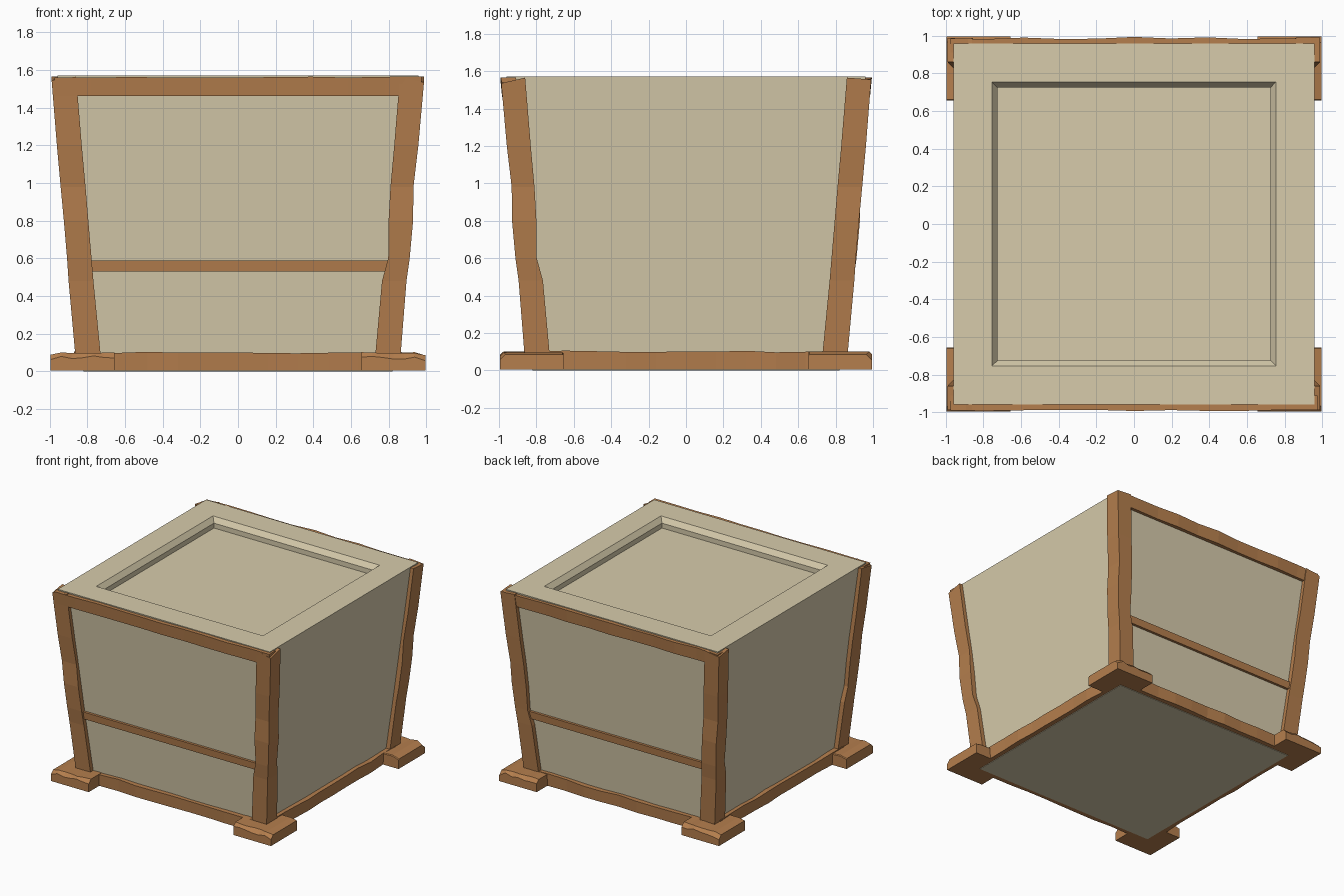
import bpy, bmesh, random
from math import pi
from mathutils import Matrix

if "Cube" in bpy.data.objects:
    bpy.data.objects.remove(bpy.data.objects["Cube"])

random.seed(4)


def material(name, rgb):
    m = bpy.data.materials.new(name)
    m.diffuse_color = (*rgb, 1)
    m.use_nodes = True
    m.node_tree.nodes["Principled BSDF"].inputs["Base Color"].default_value = m.diffuse_color
    return m


WOOD = material("wood", (0.46, 0.21, 0.075))
PLASTER = material("plaster", (0.68, 0.60, 0.41))


def loft(name, rings, mat, turn=0.0):
    """Closed solid through a list of rings with equal point counts."""
    bm = bmesh.new()
    loops = [[bm.verts.new(p) for p in r] for r in rings]
    n = len(loops[0])
    for a, b in zip(loops, loops[1:]):
        for i in range(n):
            j = (i + 1) % n
            bm.faces.new((a[i], a[j], b[j], b[i]))
    bm.faces.new(loops[0])
    bm.faces.new(loops[-1])
    bm.transform(Matrix.Rotation(turn, 4, 'Z'))
    bmesh.ops.recalc_face_normals(bm, faces=bm.faces)
    me = bpy.data.meshes.new(name)
    bm.to_mesh(me)
    bm.free()
    me.materials.append(mat)
    ob = bpy.data.objects.new(name, me)
    bpy.context.collection.objects.link(ob)
    return ob


def square(h, z):
    return [(-h, -h, z), (h, -h, z), (h, h, z), (-h, h, z)]


def wob(a):
    return random.uniform(-a, a)


# tapered plaster body with a recessed, bevelled top
loft("plaster_body",
     [square(*p) for p in ((0.82, 0), (0.96, 1.57), (0.755, 1.57),
                           (0.725, 1.53), (0.725, 1.49))], PLASTER)

# leaning corner posts: (z, outer, inner), straight or kinked per axis
KINKED = [(0.04, 0.86, 0.725), (0.48, 0.895, 0.765), (0.60, 0.912, 0.798),
          (0.80, 0.93, 0.80), (0.98, 0.932, 0.81), (1.20, 0.958, 0.83), (1.565, 0.988, 0.86)]
PLAIN = [(0.04, 0.86, 0.725), (0.48, 0.90, 0.768), (0.60, 0.908, 0.778),
         (0.80, 0.925, 0.795), (0.98, 0.942, 0.81), (1.20, 0.962, 0.83), (1.565, 0.99, 0.86)]
for name, sx, sy, px, py, drop in (
        ("front_left_post", -1, -1, PLAIN, KINKED, 0.02),
        ("front_right_post", 1, -1, KINKED, KINKED, 0.03),
        ("back_right_post", 1, 1, KINKED, PLAIN, 0.01),
        ("back_left_post", -1, 1, PLAIN, KINKED, 0.02)):
    rings = []
    for (z, xo, xi), (_, yo, yi) in zip(px, py):
        cut = drop if z > 1.5 else 0        # worn outer top corner
        rings.append([(sx * xi, sy * yi, z), (sx * xo, sy * yi, z),
                      (sx * xo, sy * yo, z - cut), (sx * xi, sy * yo, z)])
    loft(name, rings, WOOD)


def beam(name, half, y_in, y_out, z0, z1, lean, wy, wz, turn, n=10):
    """Roughly hewn beam along the front, then turned to its side."""
    rings = []
    for i in range(n + 1):
        x = -half + 2 * half * i / n
        dy, top = wob(wy), z1 - abs(wob(wz))
        rings.append([(x, -y_in, z0), (x, -y_out - dy, z0),
                      (x, -y_out - lean - dy, top), (x, -y_in, top)])
    loft(name, rings, WOOD, turn)


# sill beams on four sides, rails on the front and back only
for k, side in enumerate(("front", "right", "back", "left")):
    beam(side + "_sill", 0.80, 0.79, 0.86, 0.004, 0.106, 0.005, 0.006, 0.012, k * pi / 2)
    if k % 2 == 0:
        beam(side + "_top_rail", 0.975, 0.91, 0.978, 1.462, 1.566, 0.010,
             0.006, 0.008, k * pi / 2)
        beam(side + "_middle_rail", 0.82, 0.84, 0.888, 0.53, 0.59, 0.005,
             0.0, 0.002, k * pi / 2, 1)

# square feet with chipped top edges
for fy, sy in (("front", -1), ("back", 1)):
    for fx, sx in (("left", -1), ("right", 1)):
        rings = []
        for i in range(7):
            t = i / 6
            x = sx * (0.655 + 0.34 * t)
            c = 0.015 + abs(wob(0.018))     # chamfer size
            top = 0.102 - abs(wob(0.006)) - (0.012 if i == 6 else 0)
            rings.append([(x, sy * 0.655, 0.004), (x, sy * 0.995, 0.004),
                          (x, sy * 0.995, top - c), (x, sy * (0.995 - c), top),
                          (x, sy * (0.655 + 0.006), top), (x, sy * 0.655, top - 0.006)])
        loft(f"{fy}_{fx}_foot", rings, WOOD)
